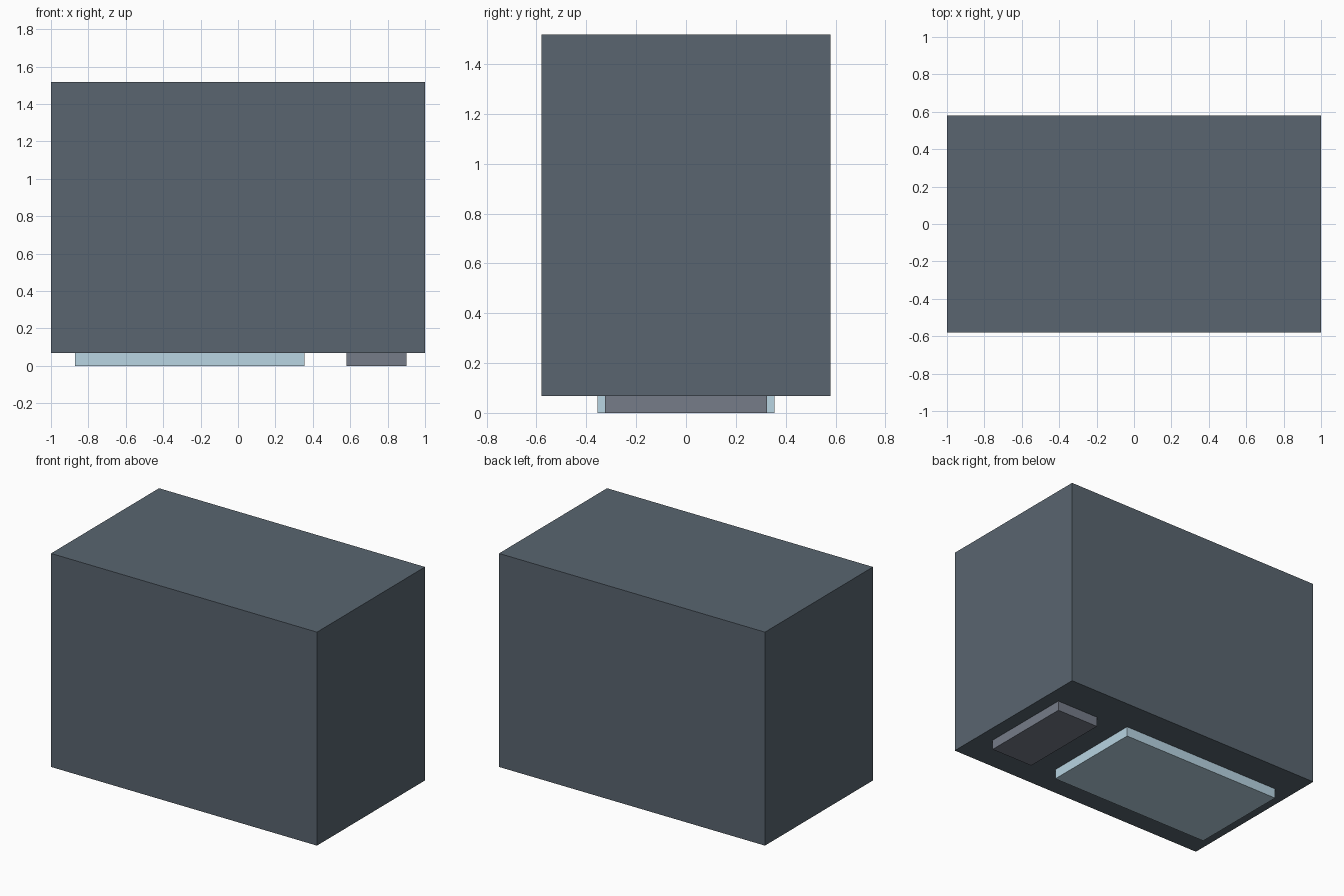
import bpy

if "Cube" in bpy.data.objects:
    bpy.data.objects.remove(bpy.data.objects["Cube"])


def box(name, x, y, z, color):
    """Add a flat-faced box from its axis ranges."""
    bpy.ops.mesh.primitive_cube_add(size=1)
    ob = bpy.context.object
    ob.name = name
    for v in ob.data.vertices:
        v.co = [lo + (c + 0.5) * (hi - lo) for c, (lo, hi) in zip(v.co, (x, y, z))]
    mat = bpy.data.materials.new(name + "_color")
    mat.diffuse_color = (*color, 1)
    mat.use_nodes = True
    mat.node_tree.nodes["Principled BSDF"].inputs["Base Color"].default_value = mat.diffuse_color
    ob.data.materials.append(mat)
    return ob


BASE, TOP = 0.067, 1.518

# Main casing
box("casing", (-1, 1), (-0.58, 0.58), (BASE, TOP), (0.10, 0.13, 0.16))
# Window panel raised from the underside
box("window_panel", (-0.872, 0.355), (-0.355, 0.355), (0, BASE), (0.48, 0.66, 0.76))
# Control panel raised from the underside
box("control_panel", (0.58, 0.90), (-0.325, 0.325), (0, BASE), (0.18, 0.20, 0.25))
